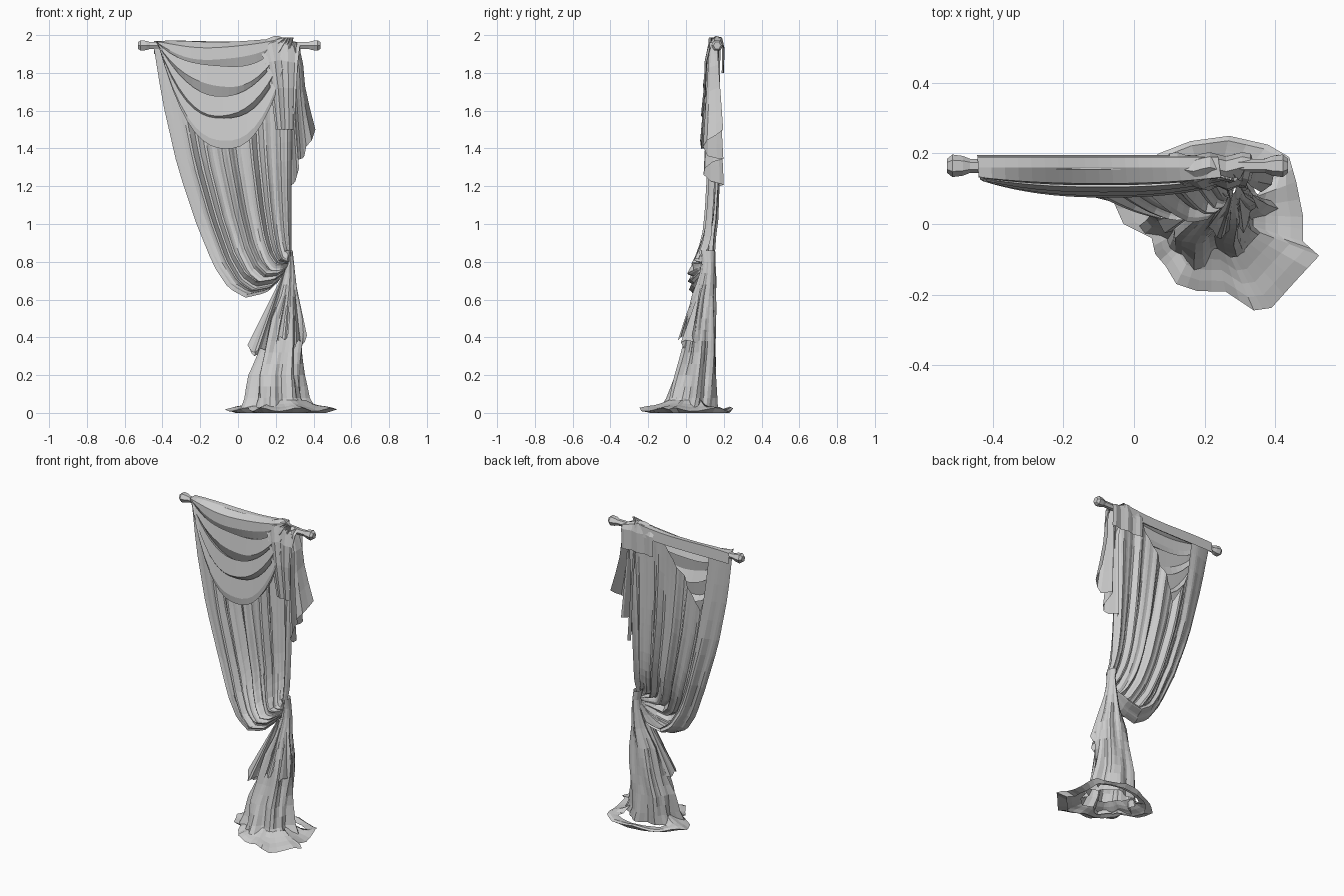
import bpy, math
from math import sin, cos, pi
from mathutils import Vector

if "Cube" in bpy.data.objects:
    bpy.data.objects.remove(bpy.data.objects["Cube"])


def lerp_table(table, t):
    """Piecewise linear read of evenly spaced tuples, t in 0..1."""
    f = min(max(t, 0), 1) * (len(table) - 1)
    i = min(int(f), len(table) - 2)
    return Vector(table[i]).lerp(Vector(table[i + 1]), f - i)


def keyed(keys, k):
    """Piecewise linear read of rows whose first item is an increasing key."""
    for a, b in zip(keys, keys[1:]):
        if k <= b[0]:
            w = max(0, (k - a[0]) / (b[0] - a[0]))
            return [p + (q - p) * w for p, q in zip(a[1:], b[1:])]
    return list(keys[-1][1:])


def sheet(name, fn, nu, nv, closed=False):
    """Flat-faced grid of cloth from fn(u, v)."""
    n = nu if closed else nu + 1
    verts = [fn(i / nu, j / nv) for j in range(nv + 1) for i in range(n)]
    faces = [(j * n + i, j * n + (i + 1) % n, (j + 1) * n + (i + 1) % n, (j + 1) * n + i)
             for j in range(nv) for i in range(nu)]
    me = bpy.data.meshes.new(name)
    me.from_pydata([tuple(p) for p in verts], [], faces)
    ob = bpy.data.objects.new(name, me)
    bpy.context.collection.objects.link(ob)
    return ob


# Rod with knobbly ends
ROD_Y, ROD_Z = 0.165, 1.945


def lathe_x(name, profile, sides=6):
    def fn(u, v):
        x, r = profile[round(v * (len(profile) - 1))]
        return x, ROD_Y + r * cos(2 * pi * u), ROD_Z + r * sin(2 * pi * u)
    return sheet(name, fn, sides, len(profile) - 1, True)


lathe_x("curtain_rod", [(-0.48, 0.02), (0.41, 0.02)])
for name, x, s in (("finial_left", -0.53, 1), ("finial_right", 0.437, -1)):
    lathe_x(name, [(x, 0.0), (x, 0.02), (x + s * 0.015, 0.032),
                   (x + s * 0.045, 0.028), (x + s * 0.065, 0.02)])

# Main curtain: threads blended between the left hem and the right hem
LEFT = [(-.45, .16, 1.96), (-.40, .14, 1.65), (-.32, .125, 1.3), (-.22, .11, 1.0),
        (-.13, .08, .78), (-.05, .06, .66), (.04, .045, .61), (.15, .05, .635),
        (.22, .08, .70), (.27, .115, .80)]
RIGHT = [(.30, .17, 1.96), (.29, .16, 1.7), (.285, .15, 1.4), (.283, .14, 1.15),
         (.283, .13, 1.0), (.283, .125, .93), (.283, .11, .88), (.283, .10, .86),
         (.283, .11, .83), (.28, .12, .8)]
GAP = [(-.3, 0), (.03, 0), (.26, .165), (.75, 0), (1, 0)]   # opening behind the swag


def pleat(u):
    return 0.6 * sin(2 * pi * 6 * u) + 0.4 * sin(2 * pi * 10 * u + 1)


def main_fn(s, t):
    u = -0.2 + 1.2 * s
    v0 = keyed(GAP, u)[0]
    v = v0 + (1 - v0) * t
    w = abs(u)
    p = lerp_table(LEFT, v).lerp(lerp_table(RIGHT, v), w)
    belly = sin(pi * min(1, max(0, (v - .4) / .6)))
    amp = 0.024 * min(1, 0.4 + 2 * v) * min(1, (1 - v) * 3 + 0.1)
    if u >= 0:
        p.y += amp * pleat(u) * min(1, u * 8) - 0.045 * belly * sin(pi * min(u, 1)) ** 0.7
        p.z += 0.012 * belly * pleat(u * 0.8)
    else:                                   # hem rolls round to the back
        p.y += (0.05 + 0.05 * belly) * sin(pi / 2 * min(1, w * 6)) * min(1, (1 - v) * 5) * min(1, .4 + 3 * v)
        p.y += amp * 0.4 * sin(w * 60) * min(1, 3 * v)
    return p


sheet("main_curtain", main_fn, 60, 24)

# Swag: scalloped folds slung across the front of the rod
SWAG = [(.195, .0), (.19, .0), (.16, .0), (.14, .03), (.135, .10), (.155, .16),
        (.13, .14), (.115, .24), (.145, .30), (.12, .28), (.105, .39), (.14, .43),
        (.115, .42), (.10, .53), (.105, .57), (.14, .56)]


def swag_fn(t, k):
    i = round(k * 15)
    y, sag = SWAG[i]
    z = 1.90 if i == 0 else 1.968
    drop = 1 - abs(2 * t - 1) ** 2.4
    x = (-0.445 + 0.02 * k) * (1 - t) + (0.235 + 0.06 * k) * t
    skew = 0.012 * sin(2 * pi * t + i * 0.9) * drop * min(1, 3 * k) * (1 if i < 13 else .3)
    if k > 0.15:
        y = 0.13 + (y - 0.13) * (0.3 + 0.7 * drop) - 0.025 * drop
    return x, y, z + 0.02 * t * (1 - drop) - sag * drop + skew


sheet("swag", swag_fn, 18, 15)

# Gathered cloth peaking over the rod where the swag ends
OVER = [(.195, 1.80, 0), (.198, 1.93, 0), (.185, 1.97, 1), (.155, 1.978, 1), (.125, 1.95, 1),
        (.105, 1.86, .4), (.10, 1.72, 0), (.115, 1.5, 0)]


def over_fn(u, v):
    y, z, top = OVER[round(v * 7)]
    peak = keyed([(0, -.02), (.45, .022), (.7, -.002), (1, -.02)], u)[0]
    fan = max(0, v - .5)
    return (0.10 + 0.23 * u + 0.2 * fan * (1 - u) - 0.06 * fan * u,
            y + 0.006 * sin(u * 15 + .5), z + top * peak)


sheet("rod_gather", over_fn, 10, 7)

# Tail hanging on the right, in zigzag folds with a slanted hem
TAIL = [(.20, .32), (.255, .345), (.265, .355), (.27, .38), (.275, .41)]


def tail_fn(u, v):
    x0, x1 = lerp_table(TAIL, v)
    hem = keyed([(0, 1.20), (.2, 1.22), (.45, 1.34), (.7, 1.35), (.8, 1.42), (1, 1.50)], u)[0]
    z = 1.96 + (hem - 1.96) * v
    x = x0 + (x1 - x0) * u - (0.02 * v * v if .4 < u < .8 else 0)
    return x, 0.145 + (0.02 + 0.035 * v) * sin(u * 4.2 * pi + .6), z


sheet("side_tail", tail_fn, 14, 8)

# Column of cloth falling from the tie to the floor, folds twisting as they drop
COLUMN = [(.02, .03, .40, -.13, .165), (.08, .05, .365, -.10, .165), (.2, .065, .345, -.065, .165),
          (.3, .10, .34, -.035, .165), (.4, .125, .345, -.015, .163), (.5, .15, .34, .005, .16),
          (.62, .21, .315, .035, .157), (.72, .24, .305, .07, .155),
          (.79, .255, .298, .085, .15), (.86, .245, .29, .075, .15)]


def column_fn(u, v):
    z = 0.02 + 0.84 * v
    x0, x1, y0, y1 = keyed(COLUMN, z)
    a = 2 * pi * u
    k = 1 + (0.13 * sin(6 * a + 6 * z) + 0.08 * sin(10 * a - 3 * z) - 0.09) * min(1, 3 * (0.9 - z))
    if sin(a) > 0:
        k = 1 + (k - 1) * (1 - 0.4 * sin(a))
    return (x0 + x1) / 2 + (x1 - x0) / 2 * k * cos(a), (y0 + y1) / 2 + (y1 - y0) / 2 * k * sin(a), z


sheet("lower_curtain", column_fn, 42, 14, True)


# Loose folded edges that flare from the column
def flap(name, top, inner, outer, ripple):
    top, inner, outer = Vector(top), Vector(inner), Vector(outer)

    def fn(u, v):
        p = top.lerp(inner.lerp(outer, u), v)
        p.y += ripple * v * sin(u * 2.5 * pi)
        p.z += 0.025 * v * v * sin(u * 2 * pi)
        return p
    return sheet(name, fn, 6, 5)


flap("flap_left", (.25, .09, .76), (.16, .0, .30), (.05, .0, .36), .03)
flap("flap_left_back", (.25, .10, .74), (.15, .10, .26), (.055, .02, .355), .015)
flap("flap_right", (.295, .10, .74), (.30, -.01, .34), (.365, .06, .41), -.03)
flap("flap_front", (.28, .085, .76), (.20, -.02, .36), (.27, -.035, .43), .015)

# Puddle of cloth on the floor, with an open slit behind the column
PUDDLE = [(.525, -.09), (.48, -.05), (.48, .02), (.46, .12), (.44, .19), (.38, .225), (.27, .25),
          (.16, .235), (.07, .2), (.0, .15), (-.07, .09), (-.03, .0), (.05, -.04), (.06, -.085),
          (.09, -.12), (.12, -.17), (.18, -.19), (.26, -.192), (.34, -.245), (.39, -.238), (.46, -.16)]
CENTRE = Vector((.22, .03))


def puddle_fn(u, v):
    i = round(u * 42) % 42
    o = lerp_table(PUDDLE + PUDDLE[:1], i / 42)
    r = 0.45 if o.y < .1 else 0.45 + min(.3, (o.y - .1) * 4)
    p = CENTRE + (o - CENTRE) * (r + (1 - r) * v)
    wave = 0.5 + 0.5 * sin(i * 1.1)
    lift = 0.05 * (1 - v) ** 2 if o.y < .15 else 0
    return p.x, p.y, 0.006 + lift + 0.02 * wave * v + (0.012 if v < .9 else 0.002)


sheet("floor_puddle", puddle_fn, 42, 4, True)


# Turned-under hem lying flat on the floor beneath the puddle
def under_fn(u, v):
    x, y, z = puddle_fn(u, 1 - 0.35 * v)
    return x, y, z if v == 0 else 0.0


sheet("floor_hem", under_fn, 42, 1, True)
